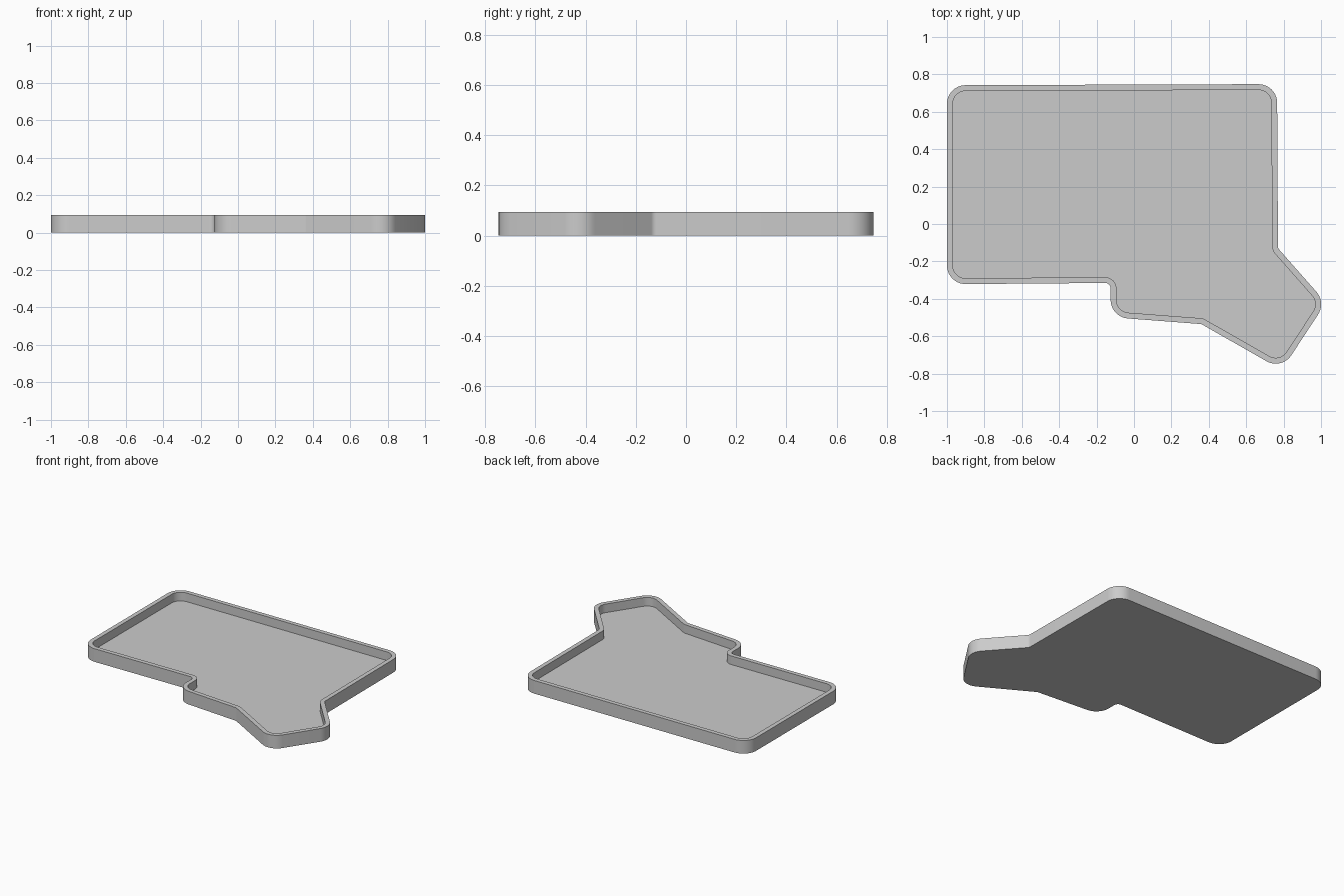
import bpy
import bmesh
import math
from mathutils import Vector

cube = bpy.data.objects.get("Cube")
if cube:
    bpy.data.objects.remove(cube, do_unlink=True)

HEIGHT, FLOOR, WALL = 0.093, 0.032, 0.031
STEPS = 10

# Outline corners, counter-clockwise seen from above
CORNERS = [Vector(p) for p in (
    (-1, 0.742), (-1, -0.322), (-0.125, -0.315), (-0.125, -0.498),
    (0.36, -0.535), (0.79, -0.78), (1.026, -0.42), (0.77, -0.13),
    (0.765, 0.748))]


def rounded_outlines(corners):
    """Return the outer outline and the parallel one inside the wall."""
    outer, inner = [], []
    for i, p in enumerate(corners):
        before, after = corners[i - 1], corners[(i + 1) % len(corners)]
        a, b = (before - p).normalized(), (after - p).normalized()
        convex = a.x * b.y - a.y * b.x < 0
        radius = 0.1 if convex else 0.03
        half = a.angle(b) / 2
        centre = p + (a + b).normalized() * radius / math.sin(half)
        reach = radius / math.tan(half)
        start, end = p + a * reach - centre, p + b * reach - centre
        first = math.atan2(start.y, start.x)
        sweep = math.atan2(end.y, end.x) - first
        sweep = (sweep + math.pi) % math.tau - math.pi
        inner_radius = radius - WALL if convex else radius + WALL
        for k in range(STEPS + 1):
            t = first + sweep * k / STEPS
            u = Vector((math.cos(t), math.sin(t)))
            outer.append(centre + u * radius)
            inner.append(centre + u * inner_radius)
    return outer, inner


# Tray: underside, outer wall, rim, inner wall and floor
outer, inner = rounded_outlines(CORNERS)
bm = bmesh.new()
rings = [[bm.verts.new((p.x, p.y, z)) for p in outline]
         for outline, z in ((outer, 0), (outer, HEIGHT),
                            (inner, HEIGHT), (inner, FLOOR))]
for low, high in zip(rings, rings[1:]):
    for i in range(len(low)):
        j = (i + 1) % len(low)
        bm.faces.new((low[i], low[j], high[j], high[i]))
bm.faces.new(rings[0][::-1])
bm.faces.new(rings[-1])
mesh = bpy.data.meshes.new("case_tray")
bm.to_mesh(mesh)
bm.free()

tray = bpy.data.objects.new("case_tray", mesh)
bpy.context.collection.objects.link(tray)

# Plain grey finish
grey = bpy.data.materials.new("light_grey")
grey.use_nodes = True
colour = (0.6, 0.6, 0.6, 1)
grey.diffuse_color = colour
grey.node_tree.nodes["Principled BSDF"].inputs["Base Color"].default_value = colour
mesh.materials.append(grey)

# Smooth corners, crisp rim
bpy.ops.object.select_all(action="DESELECT")
tray.select_set(True)
bpy.context.view_layer.objects.active = tray
bpy.ops.object.shade_smooth_by_angle(angle=math.radians(30))
